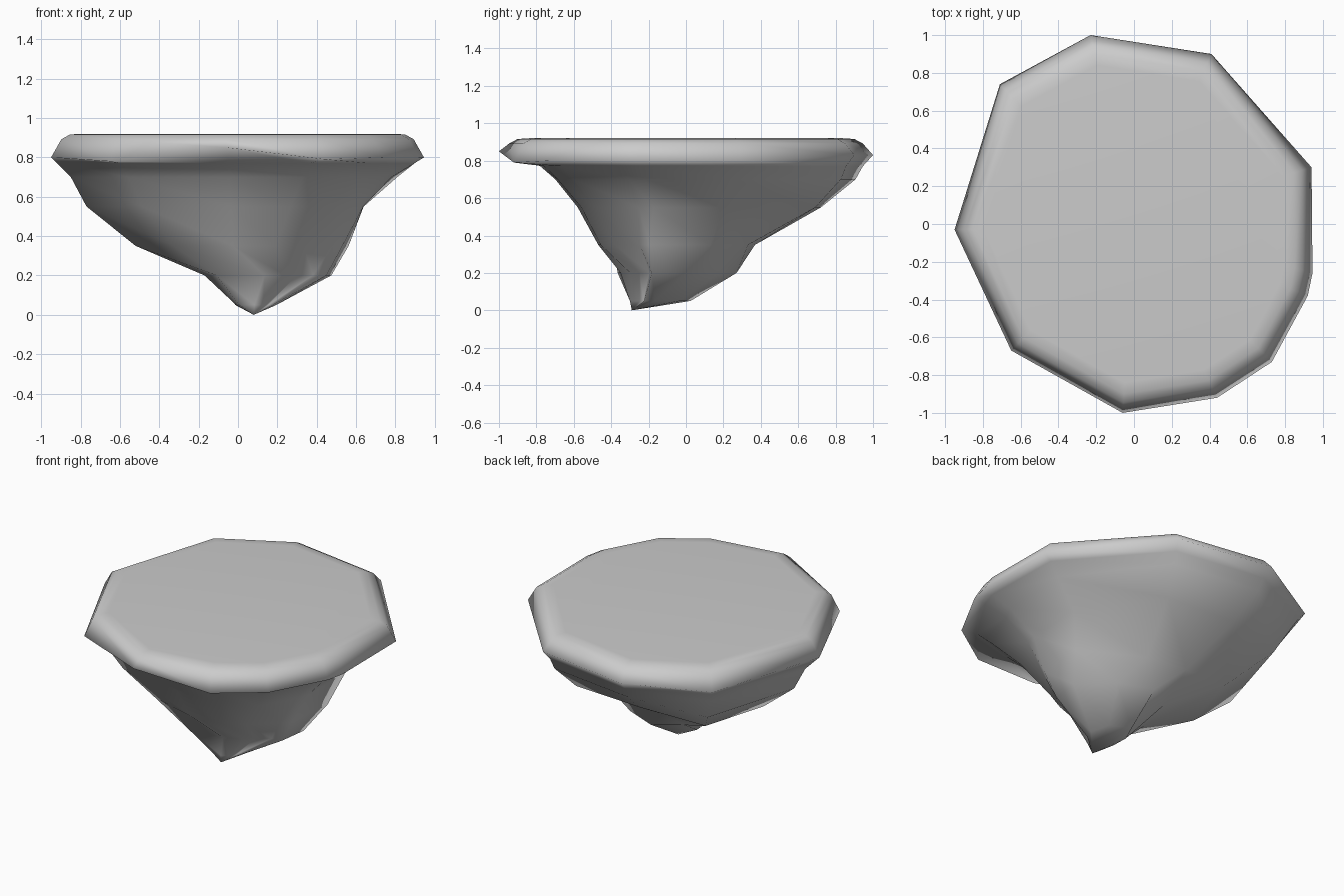
import bpy, bmesh
from math import sin, cos, atan2

if "Cube" in bpy.data.objects:
    bpy.data.objects.remove(bpy.data.objects["Cube"])

# Rim outline: widest edge of the rock slab (x, y, z)
rim = [(.94, .30, .80), (.41, .90, .83), (-.23, 1.0, .83), (-.71, .74, .80),
       (-.95, -.03, .80), (-.65, -.67, .78), (-.06, -1.0, .85), (.44, -.92, .79),
       (.73, -.73, .80), (.92, -.38, .80), (.945, -.26, .80)]
angles = [atan2(y, x) for x, y, z in rim]

# Underside contours: height, centre, radius along each rim direction
levels = [
    (.77, 0, 0, [.93, .94, .97, .99, .92, .87, .78, .84, .94, .93, .93]),
    (.70, 0, 0, [.85, .91, .93, .94, .85, .80, .70, .76, .85, .80, .81]),
    (.55, 0, 0, [.67, .76, .74, .84, .77, .70, .58, .62, .68, .66, .66]),
    (.35, 0, -.05, [.59, .42, .43, .57, .52, .47, .42, .45, .47, .52, .55]),
    (.20, .15, -.10, [.34, .31, .38, .36, .32, .37, .25, .22, .21, .25, .31]),
    (.05, .09, -.20, [.11, .18, .23, .15, .10, .12, .10, .09, .07, .07, .09]),
]
tip = (.08, -.29, 0)

bm = bmesh.new()


def ring(points):
    return [bm.verts.new(p) for p in points]


# Flat top, rounded shoulder, rim, then tapering underside
top = [(.84, .92), (.90, .916), (.945, .892)]
rings = [ring([(x * s, y * s, z) for x, y, _ in rim]) for s, z in top]
rings.append(ring(rim))
for z, cx, cy, radii in levels:
    rings.append(ring([(cx + r * cos(a), cy + r * sin(a), z) for a, r in zip(angles, radii)]))

n = len(rim)
bm.faces.new(rings[0])
for a, b in zip(rings, rings[1:]):
    for i in range(n):
        j = (i + 1) % n
        bm.faces.new((a[i], b[i], b[j], a[j]))
tip_vert = bm.verts.new(tip)
for i in range(n):
    bm.faces.new((rings[-1][i], tip_vert, rings[-1][(i + 1) % n]))
bmesh.ops.recalc_face_normals(bm, faces=bm.faces[:])
for f in bm.faces:
    f.smooth = True

mesh = bpy.data.meshes.new("floating_rock")
bm.to_mesh(mesh)
bm.free()
rock = bpy.data.objects.new("floating_rock", mesh)
bpy.context.collection.objects.link(rock)
